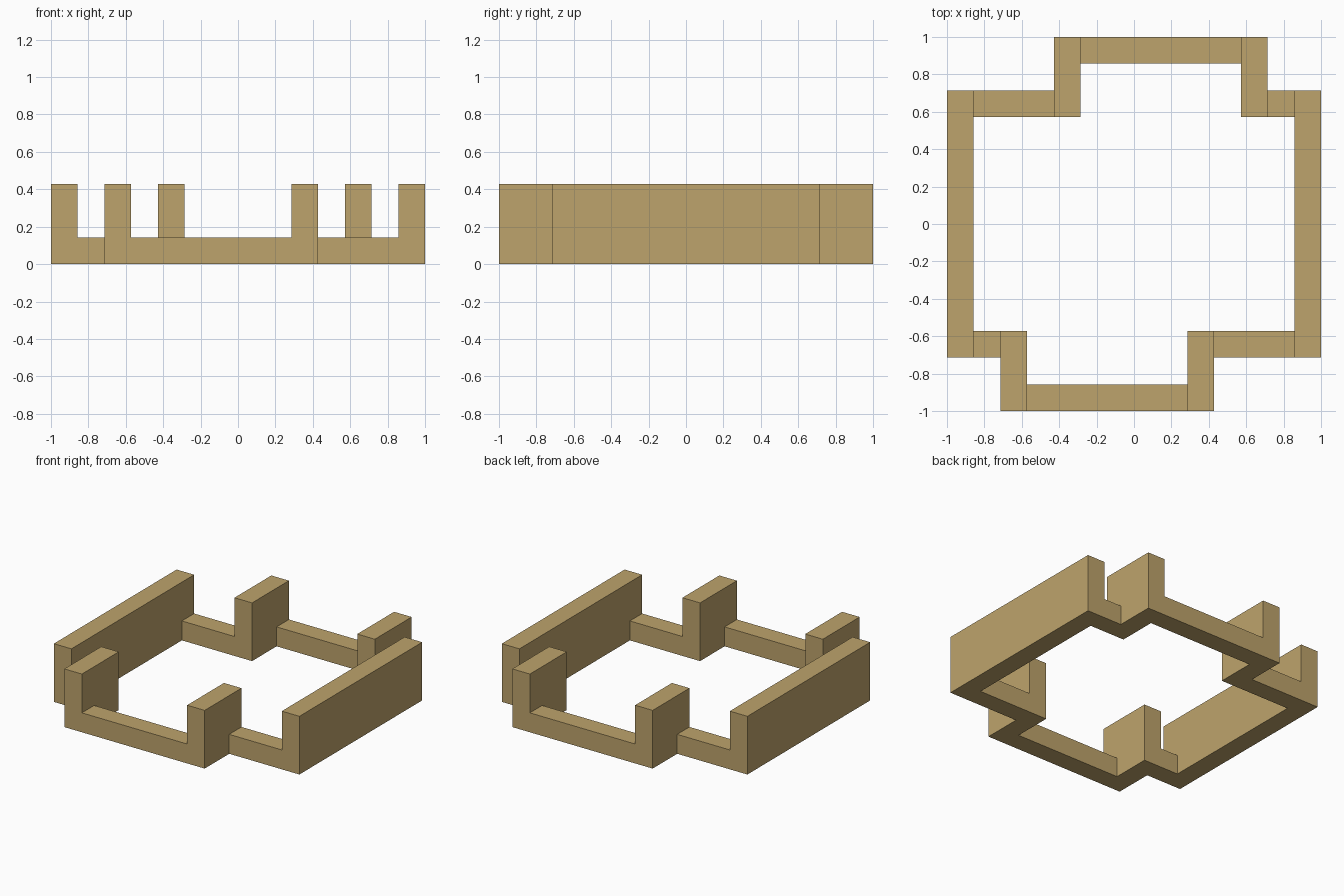
import bpy
import bmesh
from mathutils import Matrix, Vector

cube = bpy.data.objects.get("Cube")
if cube:
    bpy.data.objects.remove(cube, do_unlink=True)

U = 1 / 7            # plan grid step: the frame is 14 steps wide
LOW, HIGH = 1, 3     # rail and wall heights in steps

sand = bpy.data.materials.new("sand")
sand.use_nodes = True
sand.diffuse_color = (0.515, 0.371, 0.150, 1)
sand.node_tree.nodes["Principled BSDF"].inputs["Base Color"].default_value = sand.diffuse_color


def block(name, x0, x1, y0, y1, height):
    """Box standing on the ground, given in grid steps."""
    size = Vector((x1 - x0, y1 - y0, height)) * U
    centre = Vector((x0 + x1, y0 + y1, height)) * U / 2
    bm = bmesh.new()
    bmesh.ops.create_cube(bm, size=1, matrix=Matrix.Translation(centre) @ Matrix.Diagonal(size).to_4x4())
    mesh = bpy.data.meshes.new(name)
    bm.to_mesh(mesh)
    bm.free()
    mesh.materials.append(sand)
    bpy.context.collection.objects.link(bpy.data.objects.new(name, mesh))


# Front half of the frame: x0, x1, y0, y1, height
parts = {
    "side_wall": (6, 7, -5, 5, HIGH),
    "long_notch_post": (2, 3, -7, -4, HIGH),
    "short_notch_post": (-5, -4, -7, -4, HIGH),
    "end_rail": (-4, 2, -7, -6, LOW),
    "long_corner_rail": (3, 6, -5, -4, LOW),
    "short_corner_rail": (-6, -5, -5, -4, LOW),
}

# The back half is the front half turned by 180 degrees
for name, (x0, x1, y0, y1, h) in parts.items():
    first, second = ("left", "right") if name == "side_wall" else ("front", "back")
    block(f"{first}_{name}", x0, x1, y0, y1, h)
    block(f"{second}_{name}", -x1, -x0, -y1, -y0, h)
